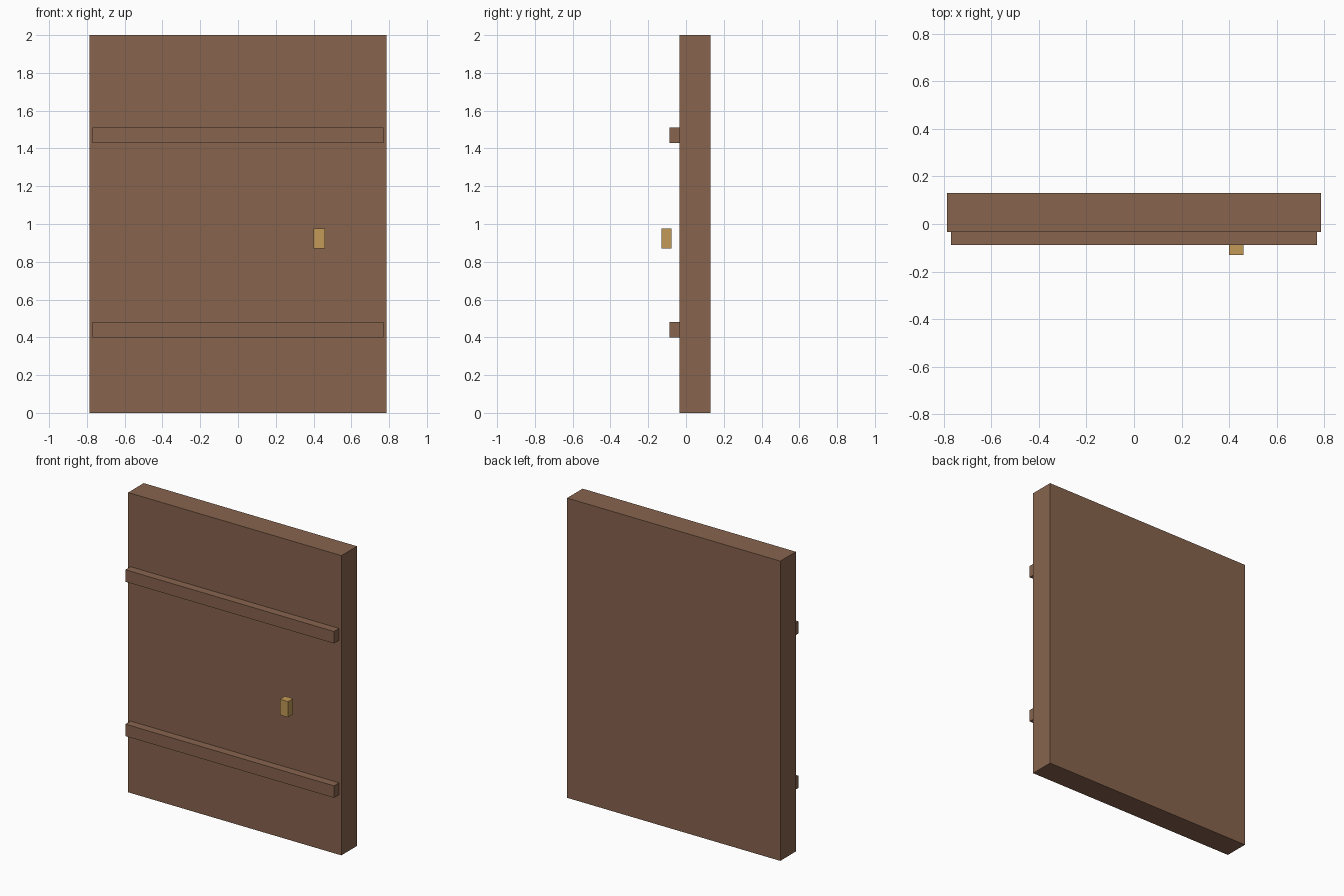
import bpy
import bmesh
from mathutils import Vector

default = bpy.data.objects.get("Cube")
if default:
    bpy.data.objects.remove(default, do_unlink=True)


def material(name, rgb):
    mat = bpy.data.materials.new(name)
    mat.use_nodes = True
    color = (*rgb, 1)
    mat.diffuse_color = color
    mat.node_tree.nodes["Principled BSDF"].inputs["Base Color"].default_value = color
    return mat


def box(name, low, high, mat):
    """Axis-aligned box between two corners, origin at its centre."""
    low, high = Vector(low), Vector(high)
    mesh = bpy.data.meshes.new(name)
    bm = bmesh.new()
    bmesh.ops.create_cube(bm, size=1)
    bmesh.ops.scale(bm, vec=high - low, verts=bm.verts)
    bm.to_mesh(mesh)
    bm.free()
    mesh.materials.append(mat)
    obj = bpy.data.objects.new(name, mesh)
    obj.location = (low + high) / 2
    bpy.context.collection.objects.link(obj)
    return obj


wood = material("brown wood", (0.245, 0.127, 0.076))
brass = material("brass", (0.54, 0.32, 0.095))

half_width, rail_half = 0.787, 0.77
panel_front, rail_front = -0.034, -0.088

# Door slab
box("door_panel", (-half_width, panel_front, 0), (half_width, 0.13, 2), wood)

# Cross rails on the front face
for name, bottom in (("lower_rail", 0.4), ("upper_rail", 1.43)):
    box(name, (-rail_half, rail_front, bottom),
        (rail_half, panel_front, bottom + 0.08), wood)

# Handle, standing clear of the slab
box("handle", (0.4, -0.13, 0.87), (0.46, -0.076, 0.975), brass)
